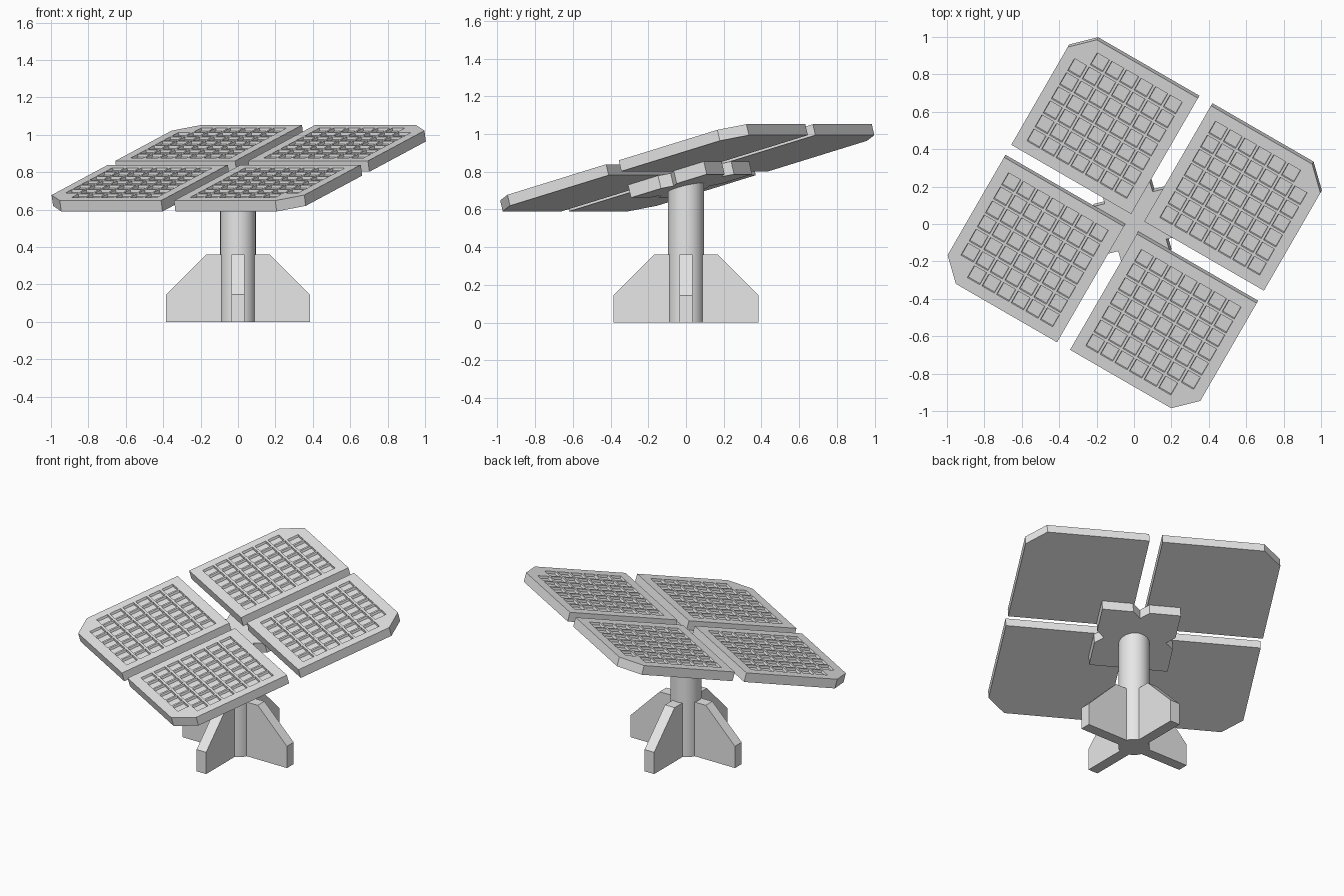
import bpy
import bmesh
from math import radians
from mathutils import Matrix, Vector

cube = bpy.data.objects.get("Cube")
if cube:
    bpy.data.objects.remove(cube, do_unlink=True)

grey = bpy.data.materials.new("light_grey")
grey.use_nodes = True
grey.diffuse_color = (0.8, 0.8, 0.8, 1)
grey.node_tree.nodes["Principled BSDF"].inputs["Base Color"].default_value = (0.8, 0.8, 0.8, 1)

# Frame of the tilted array: turned about z, then pitched upward
TILT = (Matrix.Translation((0, 0, 0.85))
        @ Matrix.Rotation(radians(-30), 4, "Z")
        @ Matrix.Rotation(radians(15), 4, "X"))


def finish(name, bm, matrix=Matrix()):
    bm.transform(matrix)
    bmesh.ops.recalc_face_normals(bm, faces=bm.faces)
    mesh = bpy.data.meshes.new(name)
    bm.to_mesh(mesh)
    bm.free()
    mesh.materials.append(grey)
    obj = bpy.data.objects.new(name, mesh)
    bpy.context.collection.objects.link(obj)
    return obj


def prism(points, offset):
    """Closed solid swept from an outline along an offset."""
    bm = bmesh.new()
    face = bm.faces.new([bm.verts.new(p) for p in points])
    swept = bmesh.ops.extrude_face_region(bm, geom=[face], use_keep_orig=True)
    verts = [g for g in swept["geom"] if isinstance(g, bmesh.types.BMVert)]
    bmesh.ops.translate(bm, verts=verts, vec=offset)
    bmesh.ops.recalc_face_normals(bm, faces=bm.faces)
    return bm


# Panels: slab with one clipped corner and a grid of sunken cells
NEAR, FAR, CLIP, THICK = 0.04, 0.78, 0.115, 0.06
CELLS, PITCH = 7, 0.09
FIRST = (NEAR + FAR - CELLS * PITCH) / 2
LAST = FIRST + CELLS * PITCH


def panel(name, sx, sy):
    outline = [(NEAR, NEAR, 0), (FAR, NEAR, 0), (FAR, FAR - CLIP, 0),
               (FAR - CLIP, FAR, 0), (NEAR, FAR, 0)]
    bm = prism(outline, (0, 0, -THICK))
    for axis in (Vector((1, 0, 0)), Vector((0, 1, 0))):
        for i in range(CELLS + 1):
            top = [f for f in bm.faces if f.normal.z > 0.9]
            geom = top + list({e for f in top for e in f.edges}) + list({v for f in top for v in f.verts})
            bmesh.ops.bisect_plane(bm, geom=geom, plane_co=axis * (FIRST + i * PITCH), plane_no=axis)
            bm.normal_update()
    cells = []
    for f in bm.faces:
        c = f.calc_center_median()
        inside = FIRST < c.x < LAST and FIRST < c.y < LAST
        corner = c.x > LAST - PITCH and c.y > LAST - PITCH
        if f.normal.z > 0.9 and inside and not corner:
            cells.append(f)
    bmesh.ops.inset_individual(bm, faces=cells, thickness=0.01, depth=0)
    bmesh.ops.inset_individual(bm, faces=cells, thickness=0.003, depth=-0.015)
    finish(name, bm, TILT @ Matrix.Diagonal((sx, sy, 1, 1)))


for side, sx in (("left", 1), ("right", -1)):
    for row, sy in (("upper", 1), ("lower", -1)):
        panel(f"{row}_{side}_panel", sx, sy)

# Bracket: square plate with a notch in the middle of each side
HALF, NOTCH = 0.24, 0.05
outline = []
for i in range(4):
    turn = Matrix.Rotation(radians(90 * i), 4, "Z")
    for p in ((HALF, -HALF), (HALF, -NOTCH), (HALF - NOTCH, 0), (HALF, NOTCH)):
        outline.append(turn @ Vector((*p, -THICK)))
finish("mounting_bracket", prism(outline, (0, 0, -0.07)), TILT)

# Pole
bm = bmesh.new()
bmesh.ops.create_cone(bm, cap_ends=True, segments=32, radius1=0.095, radius2=0.095, depth=0.745)
pole = finish("pole", bm, Matrix.Translation((0, 0, 0.3725)))
bpy.context.view_layer.objects.active = pole
pole.select_set(True)
bpy.ops.object.shade_smooth_by_angle(angle=radians(40))

# Base fins
for i, name in enumerate(("left_fin", "back_fin", "right_fin", "front_fin")):
    outline = [(0.03, -0.035, 0), (0.385, -0.035, 0), (0.385, -0.035, 0.145),
               (0.17, -0.035, 0.36), (0.03, -0.035, 0.36)]
    finish(name, prism(outline, (0, 0.07, 0)), Matrix.Rotation(radians(90 * i), 4, "Z"))
